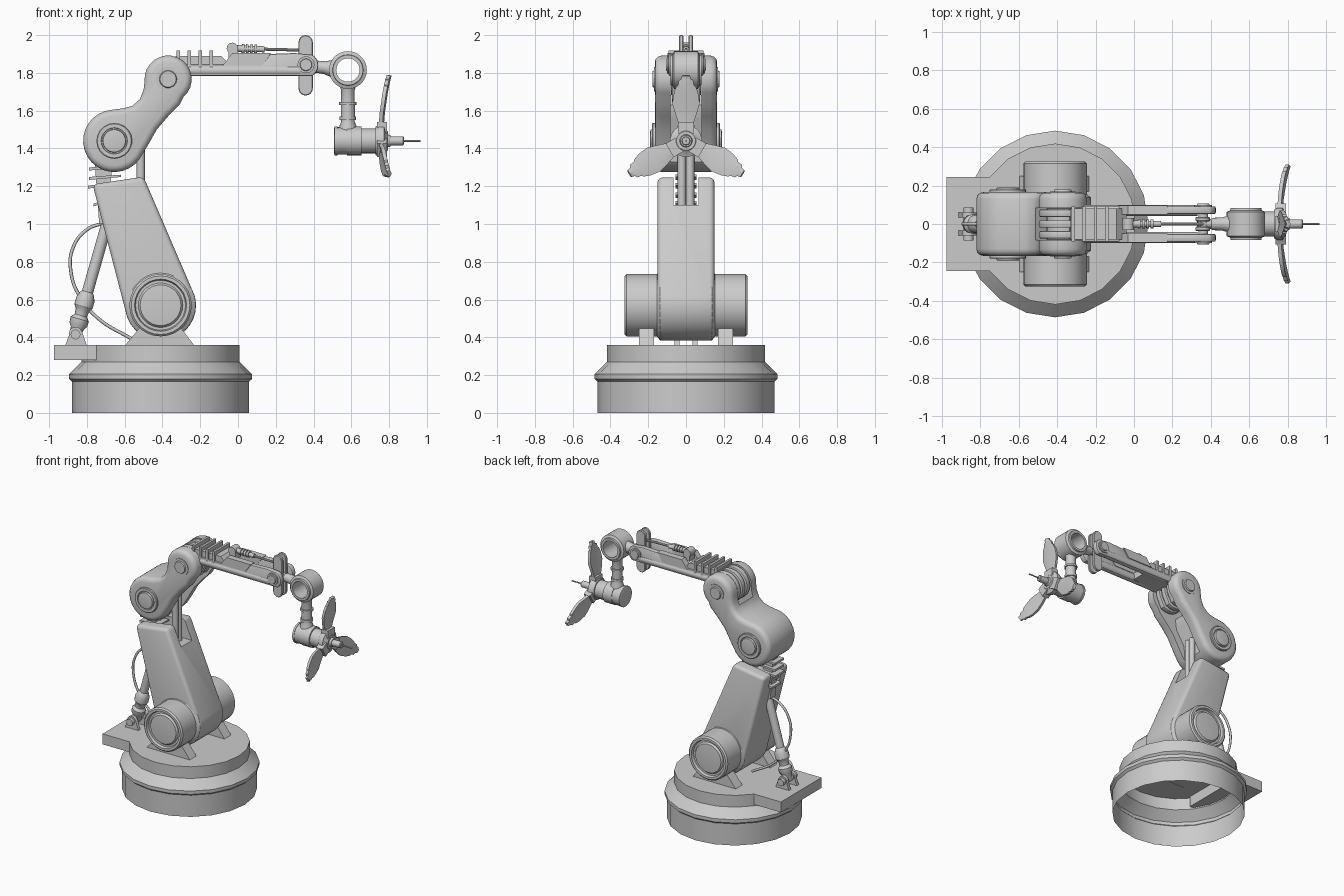
import bpy, bmesh, math
from mathutils import Vector, Matrix

def make(name, verts, faces):
    me = bpy.data.meshes.new(name)
    me.from_pydata([tuple(v) for v in verts], [], faces)
    bm = bmesh.new(); bm.from_mesh(me)
    bmesh.ops.recalc_face_normals(bm, faces=bm.faces)
    bm.to_mesh(me); bm.free()
    ob = bpy.data.objects.new(name, me)
    bpy.context.collection.objects.link(ob)
    return ob

def apply(ob, kind, **kw):
    m = ob.modifiers.new(kind, kind)
    for k, v in kw.items():
        setattr(m, k, v)
    bpy.context.view_layer.objects.active = ob
    bpy.ops.object.modifier_apply(modifier=m.name)

def cut(ob, cutter):
    apply(ob, 'BOOLEAN', object=cutter, operation='DIFFERENCE', solver='EXACT')
    bpy.data.objects.remove(cutter)

def prism(name, pts, y0, y1, bevel=0, segs=3):
    """Extrude an x-z outline along y."""
    n = len(pts)
    v = [(x, y, z) for y in (y0, y1) for x, z in pts]
    f = [tuple(range(n)), tuple(range(n, 2 * n))]
    f += [(i, (i + 1) % n, n + (i + 1) % n, n + i) for i in range(n)]
    ob = make(name, v, f)
    if bevel:
        apply(ob, 'BEVEL', width=bevel, segments=segs, angle_limit=math.radians(50))
    return ob

def box(name, x0, x1, y0, y1, z0, z1):
    return prism(name, [(x0, z0), (x1, z0), (x1, z1), (x0, z1)], y0, y1)

def lathe(name, origin, axis, prof, n=24, caps=True, closed=False):
    """Revolve (distance, radius) points around an axis."""
    q = Vector((0, 0, 1)).rotation_difference(Vector(axis).normalized())
    o = Vector(origin)
    v = [o + q @ Vector((r * math.cos(2 * math.pi * i / n), r * math.sin(2 * math.pi * i / n), t))
         for t, r in prof for i in range(n)]
    k = len(prof)
    f = [(j * n + i, j * n + (i + 1) % n, (j + 1) % k * n + (i + 1) % n, (j + 1) % k * n + i)
         for j in range(k if closed else k - 1) for i in range(n)]
    if caps and not closed:
        f += [tuple(range(n)), tuple(range((k - 1) * n, k * n))]
    return make(name, v, f)

def rod(name, a, b, r, n=16, r2=None):
    d = Vector(b) - Vector(a)
    return lathe(name, a, d, [(0, r), (d.length, r2 or r)], n)

def arc(cx, cz, r, a0, a1, n=12):
    return [(cx + r * math.cos(math.radians(a0 + (a1 - a0) * i / n)),
             cz + r * math.sin(math.radians(a0 + (a1 - a0) * i / n))) for i in range(n + 1)]

# Turntable base: open shell underneath, with a rear shelf
lathe("base", (-.41, 0, 0), (0, 0, 1), [(0, .468), (.165, .468), (.18, .485), (.205, .485), (.27, .418), (.36, .418),
      (.36, .001)], 20, caps=False)
box("rear_shelf", -.975, -.72, -.245, .245, .28, .36)

# Shoulder drums and brackets
for s in (-1, 1):
    lathe("shoulder_drum", (-.41, s * .15, .57), (0, s, 0),
          [(0, .165), (.165, .165), (.175, .155), (.175, .138), (.155, .132), (.155, .118), (.168, .108), (.172, .06)], 28)
    prism("shoulder_bracket", [(-.6, .355), (-.23, .355), (-.34, .5), (-.48, .5)], *sorted((s * .17, s * .25)))

# Lower arm with a slot through the top
lower = prism("lower_arm", [(-.77, 1.21), (-.593, .53)] + arc(-.41, .57, .188, 200, 375, 14) + [(-.5, 1.25)],
              -.15, .15, .025)
cut(lower, box("slot_cutter", -.9, -.3, -.065, .065, 1.1, 1.4))
lathe("shoulder_hub", (-.41, -.167, .57), (0, 1, 0), [(0, .15), (.03, .186), (.304, .186), (.334, .15)], 28)

# Slot link rods and rear ribbed bellows
for y in (-.022, .022):
    rod("slot_rod", (-.515, y, 1.08), (-.515, y, 1.45), .022)
for x, z in ((-.70, 1.295), (-.70, 1.245), (-.705, 1.2), (-.72, 1.15), (-.735, 1.105)):
    w = .09 if z > 1.17 else .03
    prism("bellows_rib", [(x - w, z - .012), (x + w * .9, z + .004), (x + w * .9, z + .016), (x - w, z + .004)], -.055, .055)
prism("bellows_core", [(-.735, 1.0), (-.70, 1.0), (-.66, 1.35), (-.76, 1.35)], -.03, .03)

# Elbow: big and small lobe with a forked small end
elbow = prism("elbow", arc(-.655, 1.44, .165, 95, 325, 18) + [(-.475, 1.42), (-.43, 1.5), (-.37, 1.57), (-.31, 1.63)]
              + arc(-.37, 1.767, .125, -50, 185, 16) + [(-.5, 1.71), (-.52, 1.66), (-.56, 1.625), (-.61, 1.612)],
              -.165, .165, .035)
cut(elbow, prism("fork_cutter", [(-.6, 1.95), (-.53, 1.7), (-.45, 1.63), (-.46, 1.55), (-.53, 1.44), (-.54, 1.25),
                                 (-.1, 1.25), (-.1, 1.95)], -.082, .082))
for s in (-1, 1):
    lathe("elbow_cap", (-.655, s * .15, 1.44), (0, s, 0),
          [(0, .095), (.026, .095), (.03, .09), (.03, .07), (.022, .068), (.022, .062), (.038, .06), (.04, .05)], 20)
    lathe("forearm_cap", (-.37, s * .15, 1.767), (0, s, 0),
          [(0, .066), (.02, .066), (.02, .047), (.028, .043), (.028, .03)], 14)

# Forearm knuckle: three lobes on a core
rod("knuckle_core", (-.37, -.08, 1.767), (-.37, .08, 1.767), .085)
for y in (-.056, 0, .056):
    prism("knuckle_lobe", arc(-.37, 1.767, .122, 60, 300, 14) + [(-.27, 1.74), (-.25, 1.89)], y - .019, y + .019, .006, 2)

# Forearm root block and ribs
prism("forearm_root", [(-.34, 1.78), (-.04, 1.79), (-.04, 1.84), (-.09, 1.89), (-.33, 1.89)], -.08, .08)
for i in range(4):
    box("forearm_rib", -.325 + i * .058, -.307 + i * .058, -.092, .092, 1.83, 1.918)

# Twin forearm beams with cheek panels and pivot discs
for s in (-1, 1):
    ys = sorted((s * .052, s * .092))
    prism("forearm_beam", [(-.28, 1.845), (-.28, 1.785), (.3, 1.785)] + arc(.36, 1.84, .065, -60, 60, 8)
          + [(.3, 1.905), (.17, 1.9), (.13, 1.845)], *ys, .008, 2)
    prism("forearm_panel", [(-.08, 1.84), (.13, 1.84), (.175, 1.905), (-.03, 1.905)], *sorted((s * .05, s * .097)))
    rod("forearm_tube", (-.28, s * .07, 1.812), (.33, s * .07, 1.812), .029)
    lathe("beam_pivot", (.36, s * .08, 1.843), (0, s, 0), [(0, .045), (.02, .045), (.02, .033), (.027, .03)], 16)
    # Rocker plate between the beams
    prism("rocker_plate", arc(.358, 1.718, .038, 180, 360, 8) + arc(.358, 1.962, .038, 0, 180, 8),
          *sorted((s * .014, s * .036)), .004, 1)
rod("beam_axle", (.36, -.09, 1.843), (.36, .09, 1.843), .025)

# Small actuator on top of the forearm
rod("actuator_pivot", (-.03, -.032, 1.93), (-.03, .032, 1.93), .03)
box("actuator_foot", -.05, 0, -.03, .03, 1.87, 1.92)
lathe("actuator_body", (-.03, 0, 1.93), (1, 0, -.03),
      [(0, .018), (.05, .018)] + [(.05 + .022 * i + d, r) for i in range(4)
                                 for d, r in ((0, .024), (.014, .024), (.014, .016), (.022, .016))] + [(.17, .016)], 14)
rod("actuator_rod", (.12, 0, 1.926), (.36, 0, 1.92), .008, 10)

# Wrist neck and open ring
lathe("wrist_neck", (.33, 0, 1.843), (.25, 0, -.03), [(0, .025), (.07, .025), (.08, .032), (.13, .034), (.17, .046)], 16)
lathe("wrist_ring", (.582, -.083, 1.815), (0, 1, 0), [(0, .062), (0, .08), (.012, .082), (.02, .1), (.146, .1),
      (.154, .082), (.166, .08), (.166, .062)], 28, closed=True)

# Hanging stem with collars
lathe("wrist_stem", (.582, 0, 1.42), (0, 0, 1), [(0, .05), (.1, .045), (.12, .036), (.13, .036), (.13, .044), (.15, .044),
      (.15, .038), (.21, .038), (.21, .046), (.225, .046), (.225, .036), (.29, .036), (.3, .04), (.315, .04)], 18)

# Hand motor, hub flange, spindle and needle
lathe("hand_motor", (.508, 0, 1.44), (1, 0, 0), [(0, .065), (.004, .077), (.018, .077), (.018, .073), (.07, .073),
      (.07, .077), (.145, .077), (.145, .066), (.22, .066), (.22, .075), (.24, .085), (.265, .085), (.275, .06),
      (.285, .05), (.285, .034), (.3, .03), (.3, .024), (.365, .024), (.37, .02)], 22)
rod("needle", (.86, 0, 1.44), (.965, 0, 1.44), .005, 8)

# Three curved claw blades around the hub
rows = [(.05, .036, .762), (.1, .04, .764), (.15, .057, .768), (.2, .071, .775), (.255, .063, .783),
        (.29, .05, .79), (.295, .04, .791), (.322, .036, .797), (.327, .022, .798), (.347, .018, .804)]
for a in (0, 120, 240):
    rot = Matrix.Rotation(math.radians(a), 3, 'X')
    v = [rot @ Vector((x - .008 * abs(c), c * w, r)) + Vector((0, 0, 1.44)) for r, w, x in rows for c in (-1, 0, 1)]
    f = [(3 * i + j, 3 * i + j + 1, 3 * i + j + 4, 3 * i + j + 3) for i in range(len(rows) - 1) for j in (0, 1)]
    apply(make("claw_blade", v, f), 'SOLIDIFY', thickness=.02, offset=0)
    mount = box("claw_mount", .735, .79, -.042, .042, .04, .1)
    mount.data.transform(Matrix.Translation((0, 0, 1.44)) @ rot.to_4x4())

# Rear piston with clevis foot
for s in (-1, 1):
    prism("piston_foot", [(-.915, .355), (-.8, .355), (-.825, .43)] + arc(-.86, .42, .035, 20, 160, 6) + [(-.895, .41)],
          *sorted((s * .035, s * .06)))
rod("piston_pin", (-.86, -.085, .415), (-.86, .085, .415), .026)
lathe("rear_piston", (-.865, 0, .4), (.185, 0, .65), [(0, .03), (.05, .035), (.07, .048), (.1, .05), (.12, .034), (.15, .036),
      (.17, .05), (.21, .05), (.24, .038), (.25, .03), (.27, .03), (.72, .03)], 16)

# Looping hose
cu = bpy.data.curves.new("hose", 'CURVE')
cu.dimensions = '3D'
cu.bevel_depth = .009
cu.bevel_resolution = 2
path = [(-.69, 1.01), (-.8, .97), (-.875, .87), (-.885, .75), (-.84, .62), (-.74, .5), (-.56, .39)]
sp = cu.splines.new('BEZIER')
sp.bezier_points.add(len(path) - 1)
for p, (x, z) in zip(sp.bezier_points, path):
    p.co = (x, 0, z)
    p.handle_left_type = p.handle_right_type = 'AUTO'
hose = bpy.data.objects.new("hose", cu)
bpy.context.collection.objects.link(hose)

# Smooth shading with crisp edges
bpy.ops.object.select_all(action='DESELECT')
for ob in bpy.context.scene.objects:
    if ob.type == 'MESH':
        ob.select_set(True)
        bpy.context.view_layer.objects.active = ob
bpy.ops.object.shade_smooth_by_angle(angle=math.radians(32))
